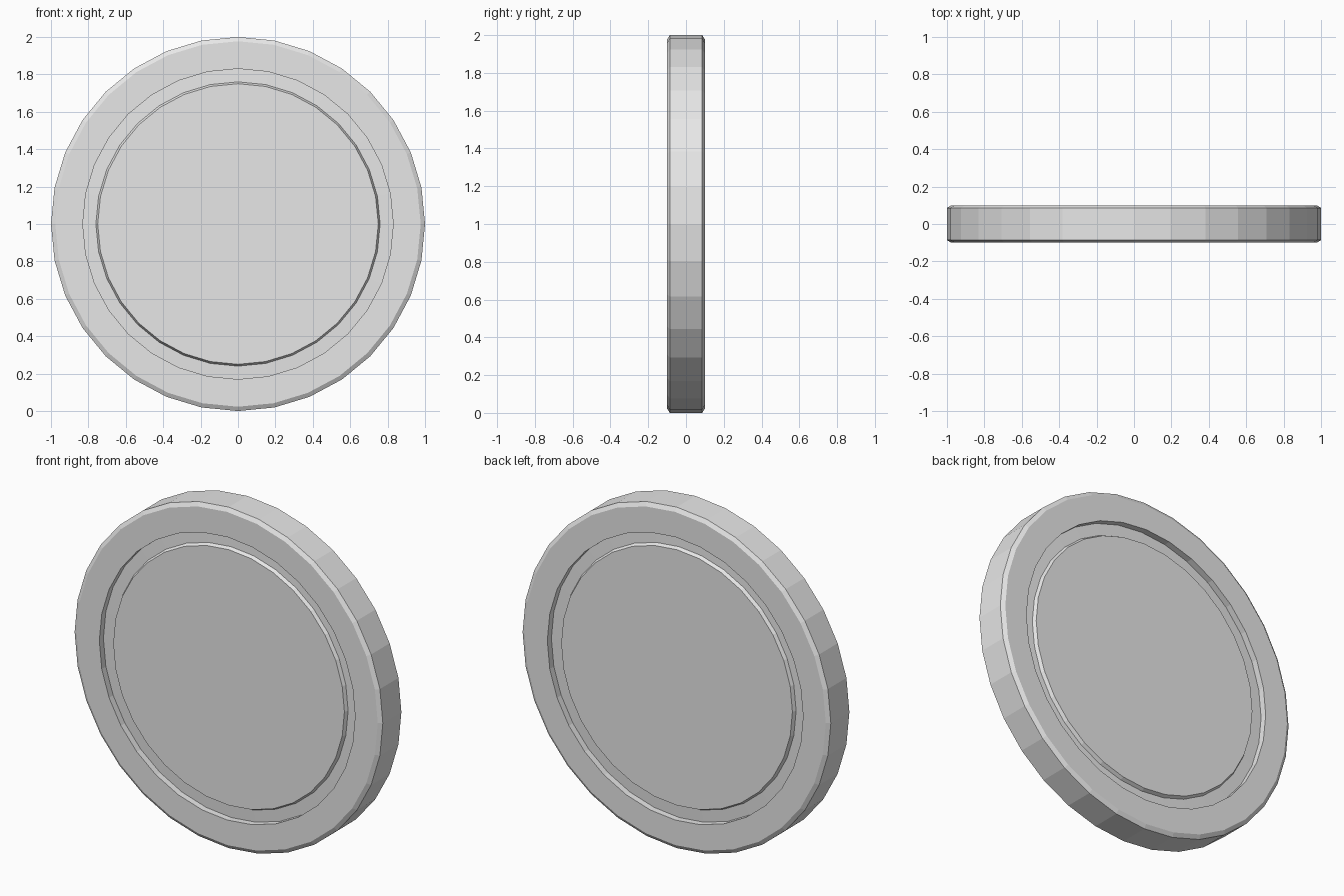
import bpy
import bmesh
from math import sin, cos, tau

cube = bpy.data.objects.get("Cube")
if cube:
    bpy.data.objects.remove(cube, do_unlink=True)

SIDES = 32

# Plain light grey for the whole disc
grey = bpy.data.materials.new("light_grey")
grey.use_nodes = True
colour = (0.8, 0.8, 0.8, 1)
grey.diffuse_color = colour
grey.node_tree.nodes["Principled BSDF"].inputs["Base Color"].default_value = colour

# Half profile as (radius, depth): panel, groove, rim and chamfer
half = [(0.75, 0.085), (0.76, 0.065), (0.83, 0.062), (0.83, 0.1),
        (0.977, 0.1), (1.0, 0.086)]
profile = [(r, -y) for r, y in half] + list(reversed(half))


def ring(bm, radius, y):
    """One circle of vertices around the disc axis."""
    return [bm.verts.new((radius * sin(tau * i / SIDES), y,
                          1 + radius * cos(tau * i / SIDES)))
            for i in range(SIDES)]


# Lathe the profile and close it with a flat panel on each side
bm = bmesh.new()
rings = [ring(bm, r, y) for r, y in profile]
for a, b in zip(rings, rings[1:]):
    for i in range(SIDES):
        j = (i + 1) % SIDES
        bm.faces.new((a[i], a[j], b[j], b[i]))
bm.faces.new(rings[0])
bm.faces.new(rings[-1])
bmesh.ops.recalc_face_normals(bm, faces=bm.faces)

mesh = bpy.data.meshes.new("grooved_disc")
bm.to_mesh(mesh)
bm.free()
mesh.materials.append(grey)
disc = bpy.data.objects.new("grooved_disc", mesh)
bpy.context.collection.objects.link(disc)
